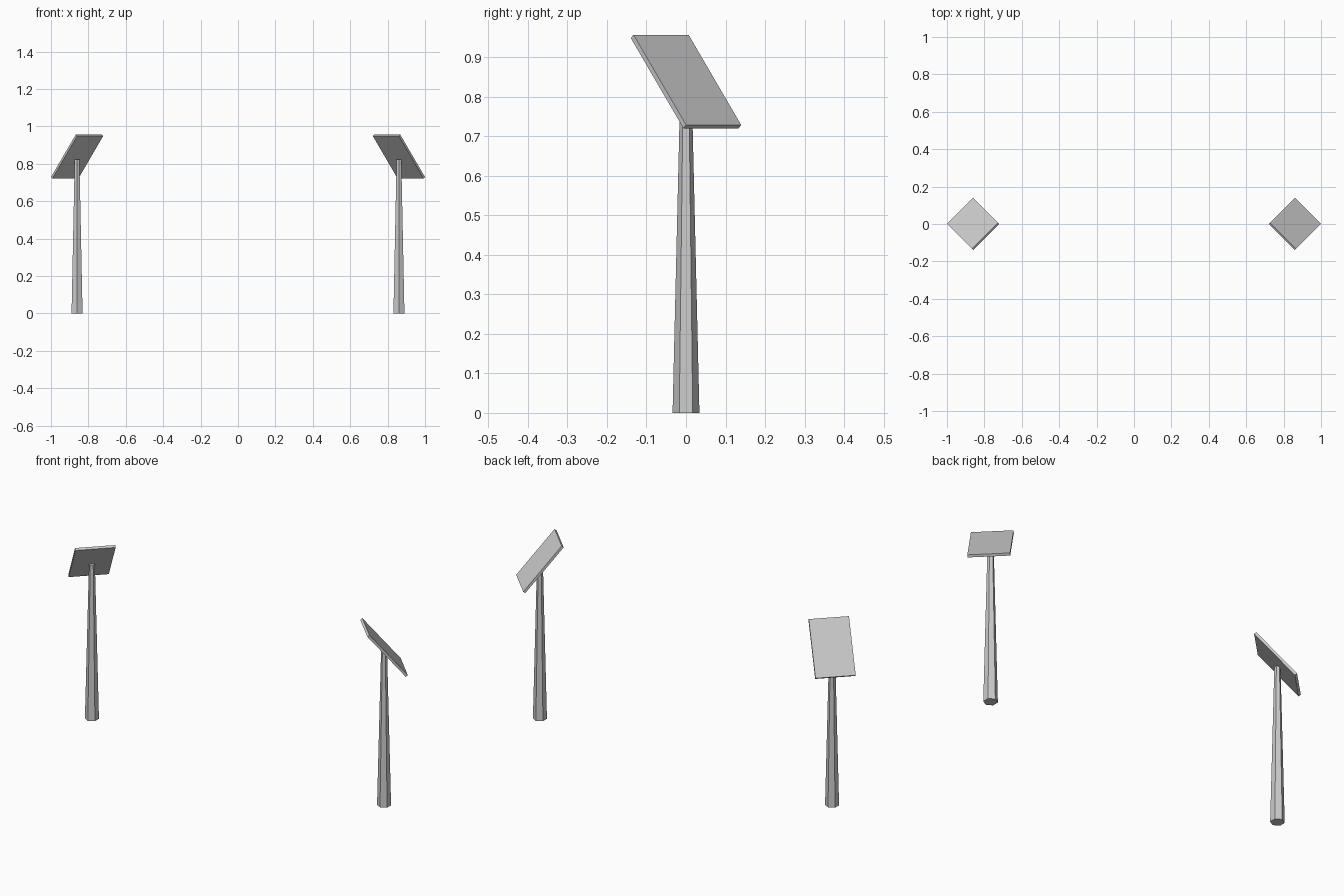
import bpy, math
from mathutils import Matrix

if "Cube" in bpy.data.objects:
    bpy.data.objects.remove(bpy.data.objects["Cube"])

X = 0.8605        # distance of each post from the centre
POST_H = 0.823
W, L, T = 0.197, 0.296, 0.013   # panel width, length, thickness
TILT = math.radians(50.5)


def post(name, x):
    # tapered six-sided post, corners on +y and -y
    bpy.ops.mesh.primitive_cone_add(vertices=6, radius1=0.034, radius2=0.0145,
                                    depth=POST_H, location=(x, 0, POST_H / 2))
    bpy.context.object.name = name


def panel(name, side):
    # thin slab, tilted, then turned outward and to the back
    bpy.ops.mesh.primitive_cube_add(size=1)
    ob = bpy.context.object
    ob.name = name
    ob.data.transform(Matrix.Diagonal((L, W, T, 1)))
    ob.data.transform(Matrix.Rotation(TILT, 4, 'Y'))   # +x end goes down
    yaw = math.radians(45 if side > 0 else 135)
    ob.data.transform(Matrix.Rotation(yaw, 4, 'Z'))
    ob.location = (side * X, 0, 0.8385)


for label, side in (("left", -1), ("right", 1)):
    post(label + "_post", side * X)
    panel(label + "_panel", side)
